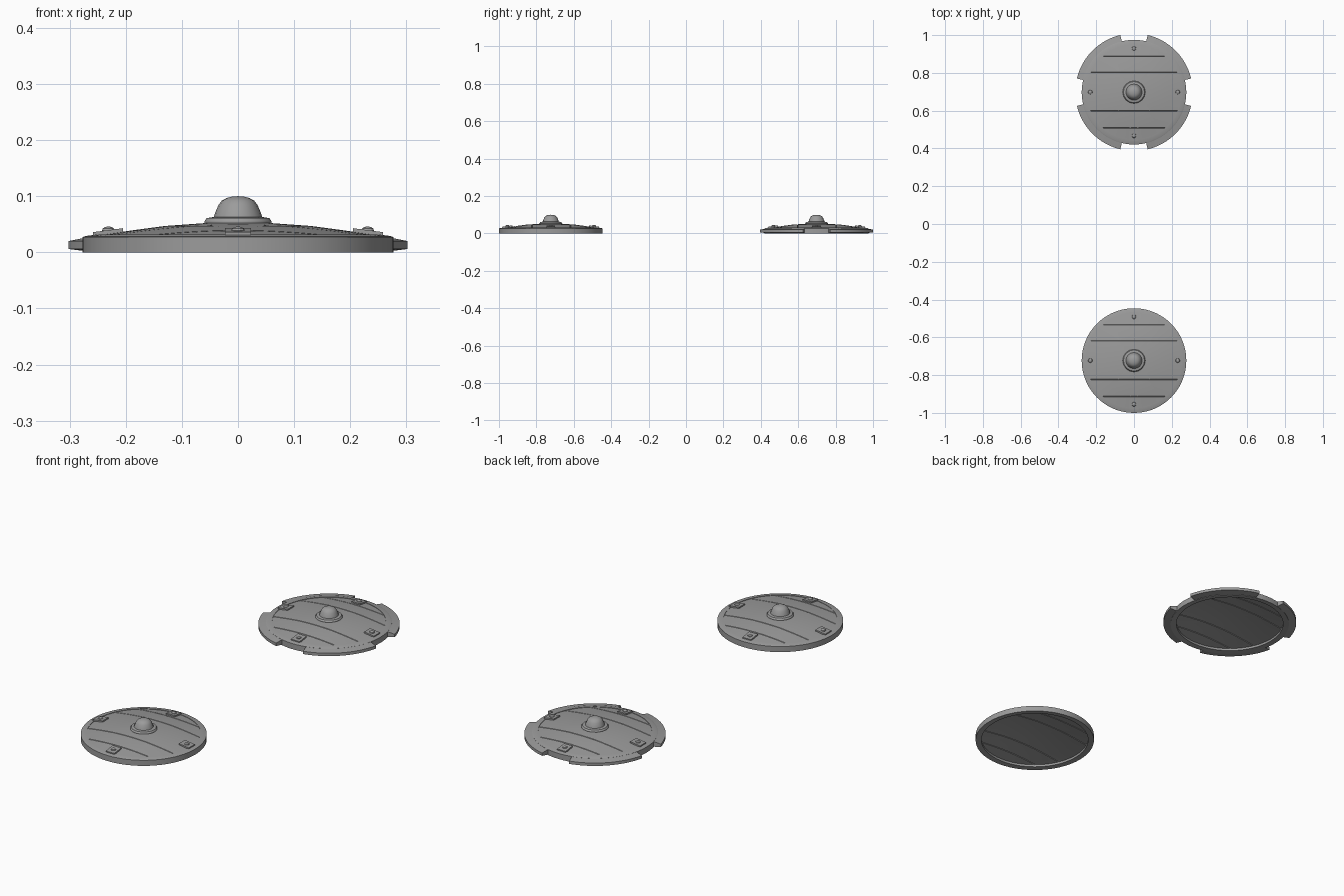
import bpy, bmesh, math
from mathutils import Vector, Matrix

if "Cube" in bpy.data.objects:
    bpy.data.objects.remove(bpy.data.objects["Cube"])

grey = bpy.data.materials.new("shield grey")
grey.use_nodes = True
colour = (0.33, 0.33, 0.33, 1)
grey.diffuse_color = colour
grey.node_tree.nodes["Principled BSDF"].inputs["Base Color"].default_value = colour

SEAMS = (-0.19, -0.10, 0.105, 0.19)
SEGMENTS = 72


def finish(bm, name, centre, angle=30):
    bmesh.ops.remove_doubles(bm, verts=bm.verts, dist=0.00005)
    bmesh.ops.recalc_face_normals(bm, faces=bm.faces)
    mesh = bpy.data.meshes.new(name)
    bm.to_mesh(mesh)
    bm.free()
    mesh.materials.append(grey)
    obj = bpy.data.objects.new(name, mesh)
    bpy.context.collection.objects.link(obj)
    obj.location = (0, centre, 0)
    bpy.ops.object.select_all(action='DESELECT')
    obj.select_set(True)
    bpy.context.view_layer.objects.active = obj
    bpy.ops.object.shade_smooth_by_angle(angle=math.radians(angle))
    return obj


def sweep(bm, profile, start=0, end=360, steps=SEGMENTS, closed=True):
    """Turn an (r, z) profile about z; a partial turn gets end caps."""
    full = end - start == 360
    rings = []
    for i in range(steps if full else steps + 1):
        a = math.radians(start + (end - start) * i / steps)
        rings.append([bm.verts.new((r * math.cos(a), r * math.sin(a), z)) for r, z in profile])
    n = len(profile)
    for i in range(steps):
        a, b = rings[i], rings[(i + 1) % len(rings)]
        for j in range(n if closed else n - 1):
            k = (j + 1) % n
            bm.faces.new((a[j], b[j], b[k], a[k]))
    if not full:
        bm.faces.new(rings[0])
        bm.faces.new(rings[-1])


def planks(name, centre):
    # Curved board shell, thinner than the rim and hollow underneath
    top = [(0, 0.054), (0.06, 0.052), (0.13, 0.047), (0.19, 0.039), (0.256, 0.029)]
    under = [(r, z - 0.017) for r, z in reversed(top)]
    bm = bmesh.new()
    sweep(bm, top + under, closed=False)
    bmesh.ops.remove_doubles(bm, verts=bm.verts, dist=0.00005)
    bmesh.ops.recalc_face_normals(bm, faces=bm.faces)
    # Narrow V grooves between the boards
    for seam in SEAMS:
        for shift in (-0.002, 0, 0.002):
            bmesh.ops.bisect_plane(bm, geom=bm.verts[:] + bm.edges[:] + bm.faces[:],
                                   plane_co=(0, seam + shift, 0), plane_no=(0, 1, 0))
    bm.normal_update()
    grooves = [(v, v.normal.z) for v in bm.verts
               if any(abs(v.co.y - s) < 0.0003 for s in SEAMS)]
    for v, direction in grooves:
        v.co.z -= math.copysign(0.004, direction)
    finish(bm, name, centre)


def boss(name, centre):
    bm = bmesh.new()
    sweep(bm, [(0, 0.045), (0.06, 0.046), (0.06, 0.055), (0.056, 0.061), (0.043, 0.063),
               (0.041, 0.070), (0.035, 0.084), (0.029, 0.092), (0.020, 0.097),
               (0.010, 0.0995), (0, 0.1)], steps=16, closed=False)
    finish(bm, name, centre, 25)


def clips(name, centre):
    # Four riveted brackets joining the boards to the rim
    bm = bmesh.new()
    for i in range(4):
        turn = Matrix.Rotation(i * math.pi / 2, 4, 'Z')
        box = bmesh.ops.create_cube(bm, size=1)["verts"]
        for v in box:
            inner = v.co.x < 0
            top = 0.043 if inner else 0.036
            v.co = turn @ Vector((0.205 if inner else 0.258, v.co.y * 0.046,
                                  top if v.co.z > 0 else 0.026))
        rivet = bmesh.ops.create_uvsphere(bm, u_segments=10, v_segments=6, radius=0.012)["verts"]
        for v in rivet:
            v.co.z *= 0.6
            v.co = turn @ (v.co + Vector((0.231, 0, 0.039)))
    finish(bm, name, centre)


def rim(name, centre):
    bm = bmesh.new()
    sweep(bm, [(0.25, 0.002), (0.277, 0), (0.277, 0.027), (0.272, 0.029), (0.25, 0.032)])
    finish(bm, name, centre)


def lobes(name, centre):
    # Four tapering outer plates, separated by notches
    bm = bmesh.new()
    for i in range(4):
        sweep(bm, [(0.27, 0.001), (0.311, 0.006), (0.311, 0.020), (0.27, 0.028)],
              i * 90 + 13.5, i * 90 + 76.5, 16)
    finish(bm, name, centre)


for label, y in (("round_shield", -0.723), ("notched_shield", 0.698)):
    planks(label + "_planks", y)
    rim(label + "_rim", y)
    boss(label + "_boss", y)
    clips(label + "_clips", y)
lobes("notched_shield_lobes", 0.698)
